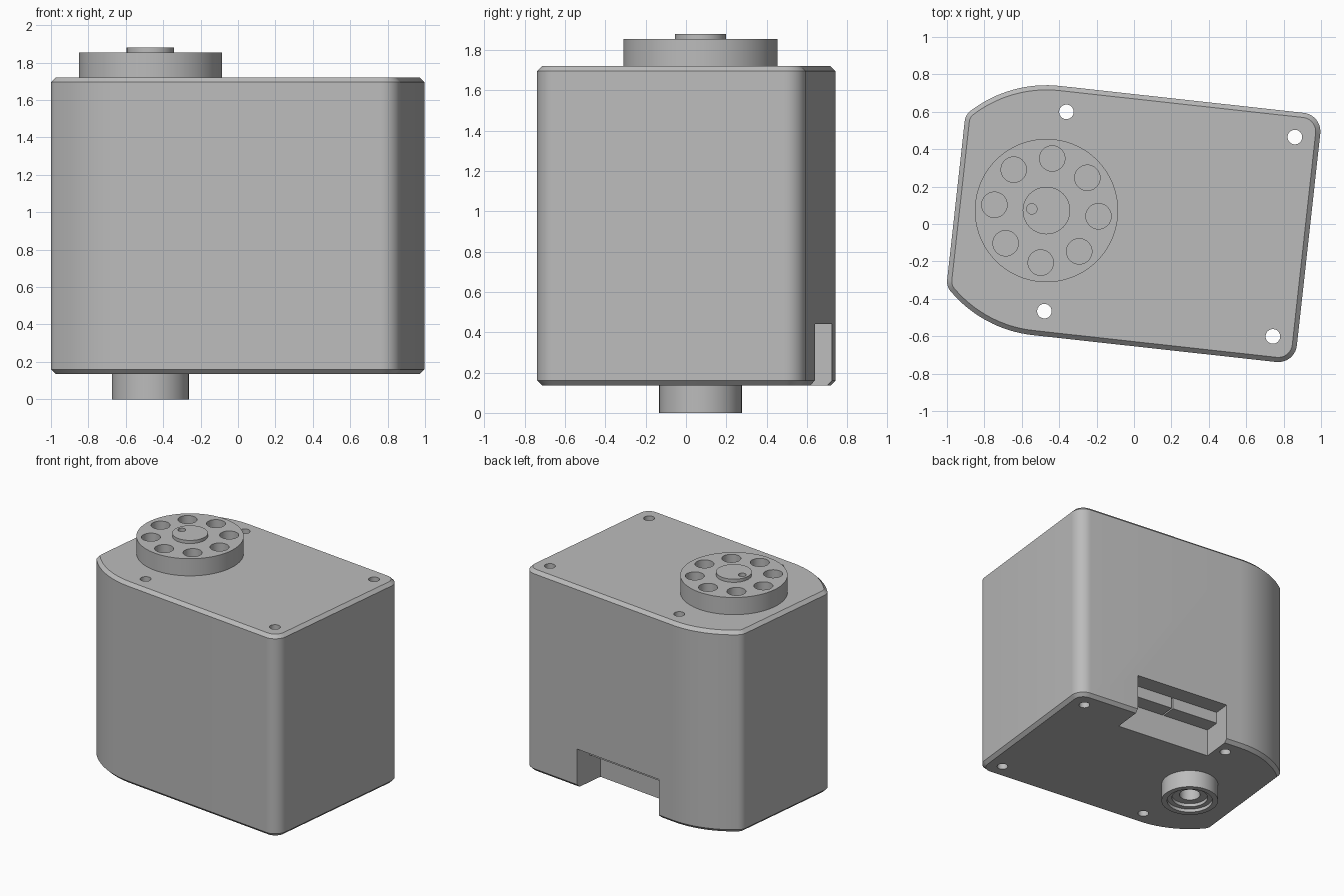
import bpy, bmesh, math
from math import cos, sin, pi

if "Cube" in bpy.data.objects:
    bpy.data.objects.remove(bpy.data.objects["Cube"])

AXIS = (-0.468, 0.072, 0)      # output shaft position, origin of every part
TURN = math.radians(-6.3)      # whole unit is turned slightly about z
R, LEFT, RIGHT = 0.67, -0.487, 1.41
BOTTOM, TOP, CHAMFER = 0.135, 1.72, 0.025

grey = bpy.data.materials.new("plain_grey")
grey.use_nodes = True
grey.diffuse_color = (0.5, 0.5, 0.5, 1)
grey.node_tree.nodes["Principled BSDF"].inputs["Base Color"].default_value = (0.5, 0.5, 0.5, 1)


def arc(cx, cy, r, a, b, n):
    return [(cx + r * cos(a + (b - a) * i / n), cy + r * sin(a + (b - a) * i / n))
            for i in range(n + 1)]


def circle(r, x=0, y=0, n=64):
    return arc(x, y, r, 0, 2 * pi, n)[:-1]


def box(x0, x1, y0, y1):
    return [(x0, y0), (x1, y0), (x1, y1), (x0, y1)]


def loft(name, sections):
    """Closed solid through (outline, z) sections."""
    bm = bmesh.new()
    rings = [[bm.verts.new((x, y, z)) for x, y in pts] for pts, z in sections]
    n = len(rings[0])
    for low, high in zip(rings, rings[1:]):
        for i in range(n):
            j = (i + 1) % n
            bm.faces.new((low[i], low[j], high[j], high[i]))
    bm.faces.new(rings[0][::-1])
    bm.faces.new(rings[-1])
    bmesh.ops.recalc_face_normals(bm, faces=bm.faces)
    mesh = bpy.data.meshes.new(name)
    bm.to_mesh(mesh)
    bm.free()
    mesh.materials.append(grey)
    ob = bpy.data.objects.new(name, mesh)
    ob.location = AXIS
    ob.rotation_euler.z = TURN
    bpy.context.collection.objects.link(ob)
    return ob


def prism(name, pts, z0, z1):
    return loft(name, [(pts, z0), (pts, z1)])


def activate(ob):
    bpy.ops.object.select_all(action='DESELECT')
    ob.select_set(True)
    bpy.context.view_layer.objects.active = ob


def cut(ob, pts, z0, z1):
    cutter = prism("cutter", pts, z0, z1)
    cutter.hide_render = True
    mod = ob.modifiers.new("cut", 'BOOLEAN')
    mod.operation, mod.solver, mod.object = 'DIFFERENCE', 'EXACT', cutter
    activate(ob)
    bpy.ops.object.modifier_apply(modifier=mod.name)
    bpy.data.objects.remove(cutter)


def smooth(ob):
    activate(ob)
    bpy.ops.object.shade_smooth_by_angle(angle=math.radians(25))


def outline(inset):
    """Case outline: rounded far corners, large arcs round the shaft, flat near end."""
    far, near = 0.1, 0.08
    cx = LEFT + near
    cy = math.sqrt((R - near) ** 2 - cx ** 2)
    meet = math.atan2(cy, cx)
    half = arc(RIGHT - far, R - far, far - inset, 0, pi / 2, 10)
    half += arc(0, 0, R - inset, pi / 2, meet, 16)
    half += arc(cx, cy, near - inset, meet, pi, 8)[1:]
    return half + [(x, -y) for x, y in reversed(half)]


# Case with chamfered rims
case = loft("case", [(outline(CHAMFER), BOTTOM), (outline(0), BOTTOM + CHAMFER),
                     (outline(0), TOP - CHAMFER), (outline(CHAMFER), TOP)])

# Four through holes for screws
for x in (0.048, 1.277):
    for y in (-0.536, 0.536):
        cut(case, circle(0.039, x, y, 32), BOTTOM - 0.1, TOP + 0.1)

# Cable notch low in the back wall
N0, N1, DEEP = 0.125, 0.90, R - 0.25
cut(case, box(N0, N1, DEEP, R + 0.1), BOTTOM - 0.1, 0.44)
# Blind shaft bore in the underside
cut(case, circle(0.075), BOTTOM - 0.1, 0.25)
smooth(case)

# Two sockets side by side under the notch ceiling
mid = (N0 + N1) / 2
for name, x0, x1 in (("right_socket", N0, mid - 0.006), ("left_socket", mid + 0.006, N1)):
    prism(name, box(x0, x1, DEEP, R - 0.13), 0.35, 0.44)

# Output horn with a ring of eight holes
horn = prism("output_horn", circle(0.383, n=96), TOP, 1.855)
for k in range(8):
    a = k * pi / 4
    cut(horn, circle(0.068, 0.28 * cos(a), 0.28 * sin(a), 40), TOP - 0.1, 1.95)
smooth(horn)

# Centre cap with its locating hole
cap = prism("horn_cap", circle(0.127), 1.855, 1.88)
cut(cap, circle(0.028, -0.079, 0, 24), 1.84, 1.9)
smooth(cap)

# Rear bearing boss with a stepped bore
boss = prism("bearing_boss", circle(0.205), 0, BOTTOM)
for r, depth in ((0.165, 0.025), (0.13, 0.05), (0.075, 0.3)):
    cut(boss, circle(r), -0.1, depth)
smooth(boss)
